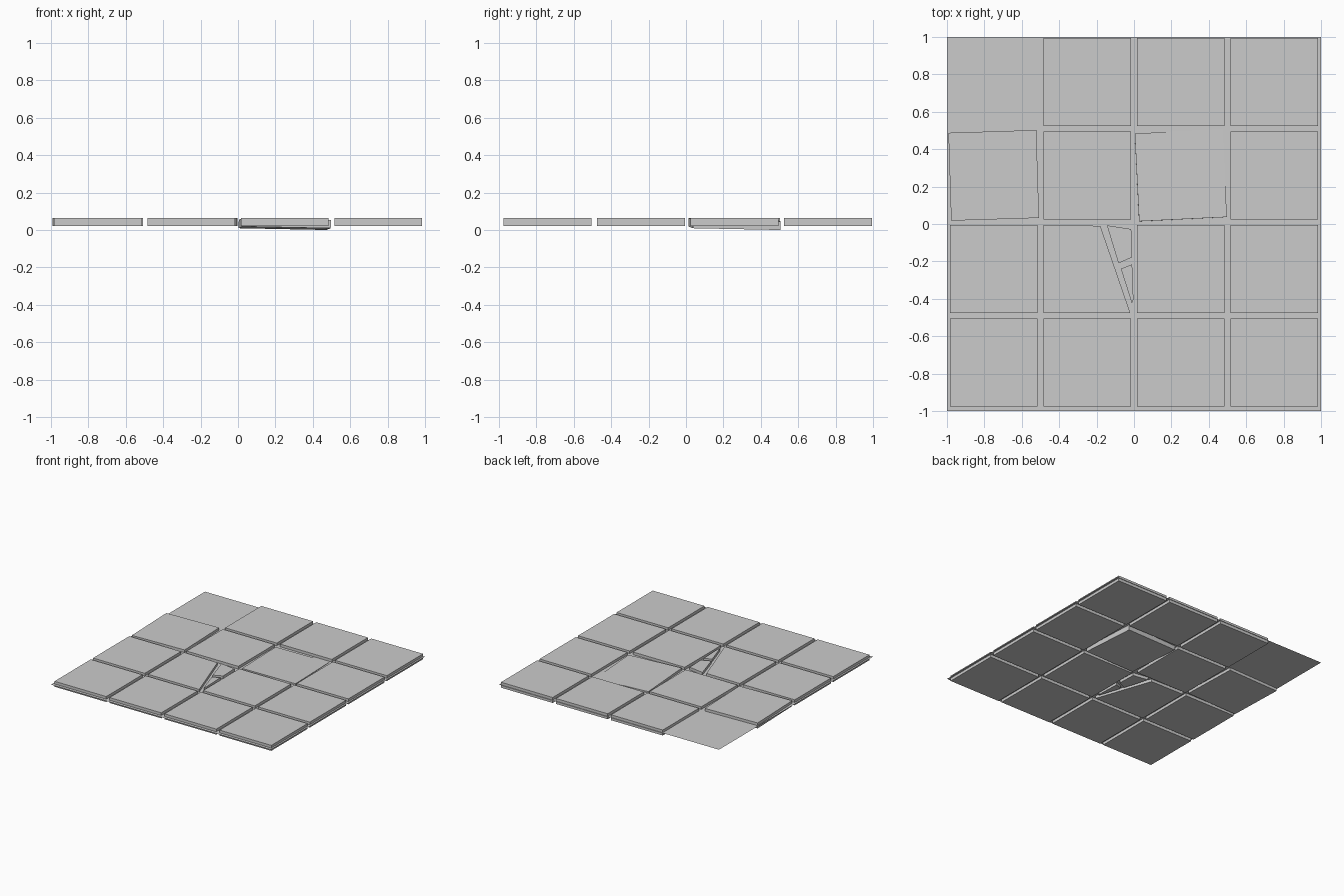
import bpy, bmesh
from math import radians
from mathutils import Euler

if "Cube" in bpy.data.objects:
    bpy.data.objects.remove(bpy.data.objects["Cube"])

MID, THICK, SIZE = 0.0425, 0.045, 0.47


def slab(name, pts, loc=(0, 0, MID), rot=(0, 0, 0)):
    """Flat stone: outline (counter-clockwise) extruded about its mid height."""
    bm = bmesh.new()
    low = [bm.verts.new((x, y, -THICK / 2)) for x, y in pts]
    top = [bm.verts.new((x, y, THICK / 2)) for x, y in pts]
    bm.faces.new(low[::-1])
    bm.faces.new(top)
    n = len(pts)
    for i in range(n):
        j = (i + 1) % n
        bm.faces.new((low[i], low[j], top[j], top[i]))
    mesh = bpy.data.meshes.new(name)
    bm.to_mesh(mesh)
    bm.free()
    ob = bpy.data.objects.new(name, mesh)
    ob.location, ob.rotation_euler = loc, Euler(rot)
    bpy.context.collection.objects.link(ob)
    return ob


# mortar sheet running through the middle of the tiles
bpy.ops.mesh.primitive_plane_add(size=2, location=(0, 0, 0.043))
bpy.context.object.name = "mortar_sheet"

# tile grid: one missing, one broken, two knocked loose
h = SIZE / 2
square = [(-h, -h), (h, -h), (h, h), (-h, h)]
missing, broken = (0, 3), (1, 1)
loose = {
    (0, 2): (0, (0, 0, radians(1.8))),
    (2, 2): (-0.0106, (-0.02, 0.02, radians(2.8))),
}
for c in range(4):
    for r in range(4):
        if (c, r) in (missing, broken):
            continue
        dz, rot = loose.get((c, r), (0, (0, 0, 0)))
        loc = (-0.75 + 0.5 * c, -0.74 + 0.5 * r, MID + dz)
        slab(f"tile_{c}_{r}", square, loc, rot)

# broken tile pieces
slab("broken_tile", [(-0.485, -0.475), (-0.02, -0.475), (-0.18, -0.01), (-0.485, -0.005)])
slab("shard_large", [(-0.145, -0.007), (-0.083, -0.21), (-0.01, -0.178), (-0.015, -0.027)])
slab("shard_small", [(-0.07, -0.24), (-0.011, -0.425), (-0.003, -0.405), (-0.01, -0.215)])
